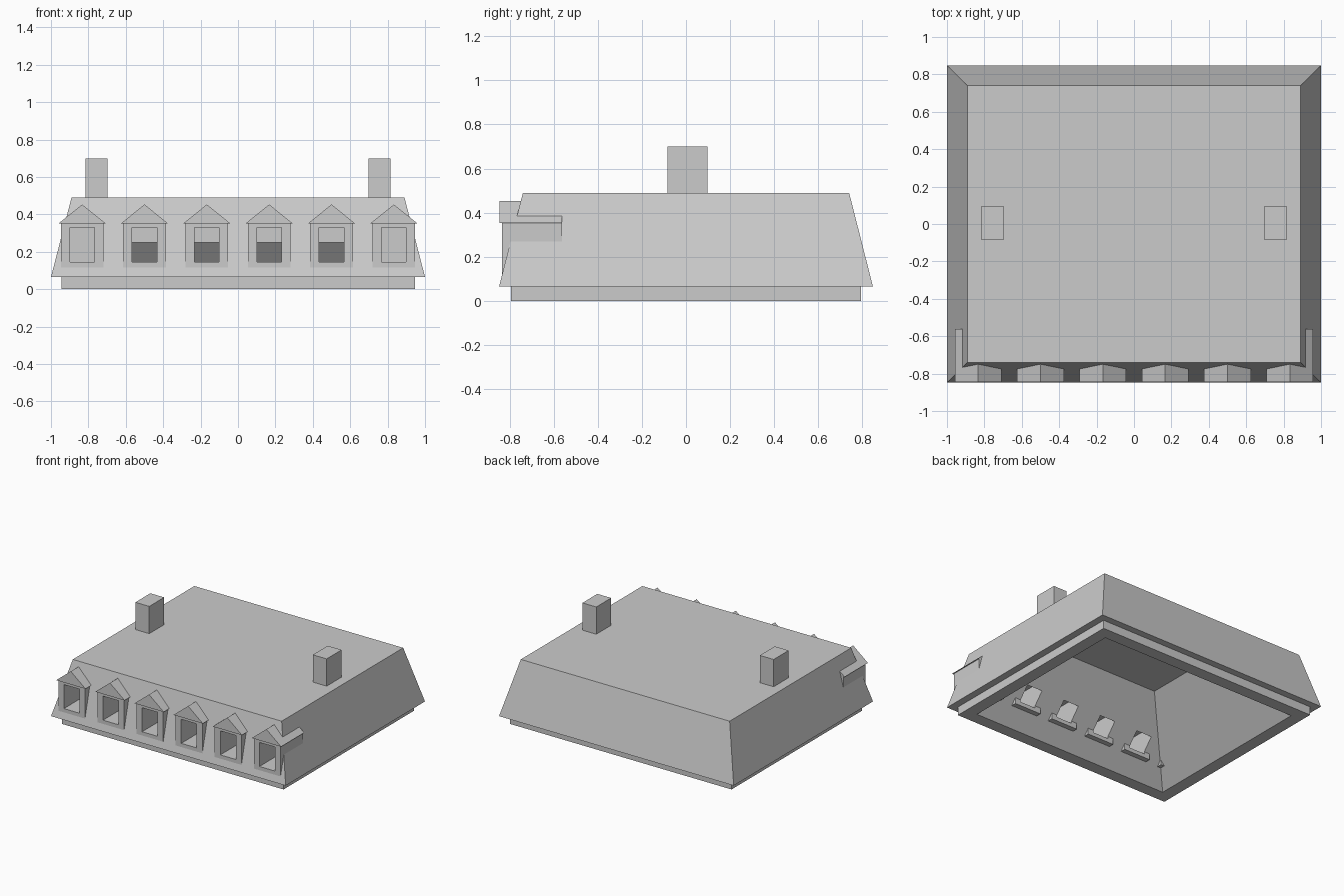
import bpy
import bmesh

cube = bpy.data.objects.get("Cube")
if cube:
    bpy.data.objects.remove(cube, do_unlink=True)

grey = bpy.data.materials.new("plain grey")
grey.use_nodes = True
GREY = (0.6, 0.6, 0.6, 1)
grey.diffuse_color = GREY
grey.node_tree.nodes["Principled BSDF"].inputs["Base Color"].default_value = GREY


def finish(name, bm):
    """Turn a bmesh into a named flat-shaded object."""
    bmesh.ops.recalc_face_normals(bm, faces=bm.faces)
    mesh = bpy.data.meshes.new(name)
    bm.to_mesh(mesh)
    bm.free()
    mesh.materials.append(grey)
    obj = bpy.data.objects.new(name, mesh)
    bpy.context.collection.objects.link(obj)
    return obj


def loft(name, rings):
    """Join closed rings of points into a capped solid."""
    bm = bmesh.new()
    loops = [[bm.verts.new(p) for p in ring] for ring in rings]
    for a, b in zip(loops, loops[1:]):
        for i in range(len(a)):
            j = (i + 1) % len(a)
            bm.faces.new((a[i], a[j], b[j], b[i]))
    bm.faces.new(loops[0])
    bm.faces.new(loops[-1])
    return finish(name, bm)


def rect(hx, hy, z, cx=0, cy=0):
    return [(cx + sx * hx, cy + sy * hy, z)
            for sx, sy in ((-1, -1), (1, -1), (1, 1), (-1, 1))]


def box(name, x, half, y0, y1, z0, z1):
    cy, hy = (y0 + y1) / 2, (y1 - y0) / 2
    return loft(name, [rect(half, hy, z, x, cy) for z in (z0, z1)])


def cut(obj, cutter):
    mod = obj.modifiers.new("opening", 'BOOLEAN')
    mod.operation = 'DIFFERENCE'
    mod.solver = 'EXACT'
    mod.object = cutter
    bpy.context.view_layer.objects.active = obj
    bpy.ops.object.modifier_apply(modifier=mod.name)


# Sloped roof with base band and a hollow, steeply tapering underside
roof = loft("mansard_roof", [
    rect(0.43, 0.29, 0.48),
    rect(0.85, 0.70, 0),
    rect(0.945, 0.795, 0),
    rect(0.945, 0.795, 0.065),
    rect(1, 0.848, 0.065),
    rect(0.89, 0.74, 0.49),
])

# Row of dormers, each with an open window running back into the roof
BACK = -0.562
for i in range(6):
    x = (i - 2.5) / 3
    body = box(f"dormer_body_{i + 1}", x, 0.114, -0.835, BACK, 0.115, 0.352)
    window = box("window_cutter", x, 0.066, -0.95, -0.487, 0.145, 0.33)
    cut(roof, window)
    cut(body, window)
    bpy.data.objects.remove(window, do_unlink=True)
    # Gabled cap
    loft(f"dormer_roof_{i + 1}", [
        [(x - 0.125, y, 0.352), (x + 0.125, y, 0.352), (x, y, 0.453)]
        for y in (-0.845, BACK)])

# Chimneys
for side, label in ((1, "left"), (-1, "right")):
    box(f"{label}_chimney", side * 0.756, 0.059, -0.085, 0.097, 0.485, 0.7)
